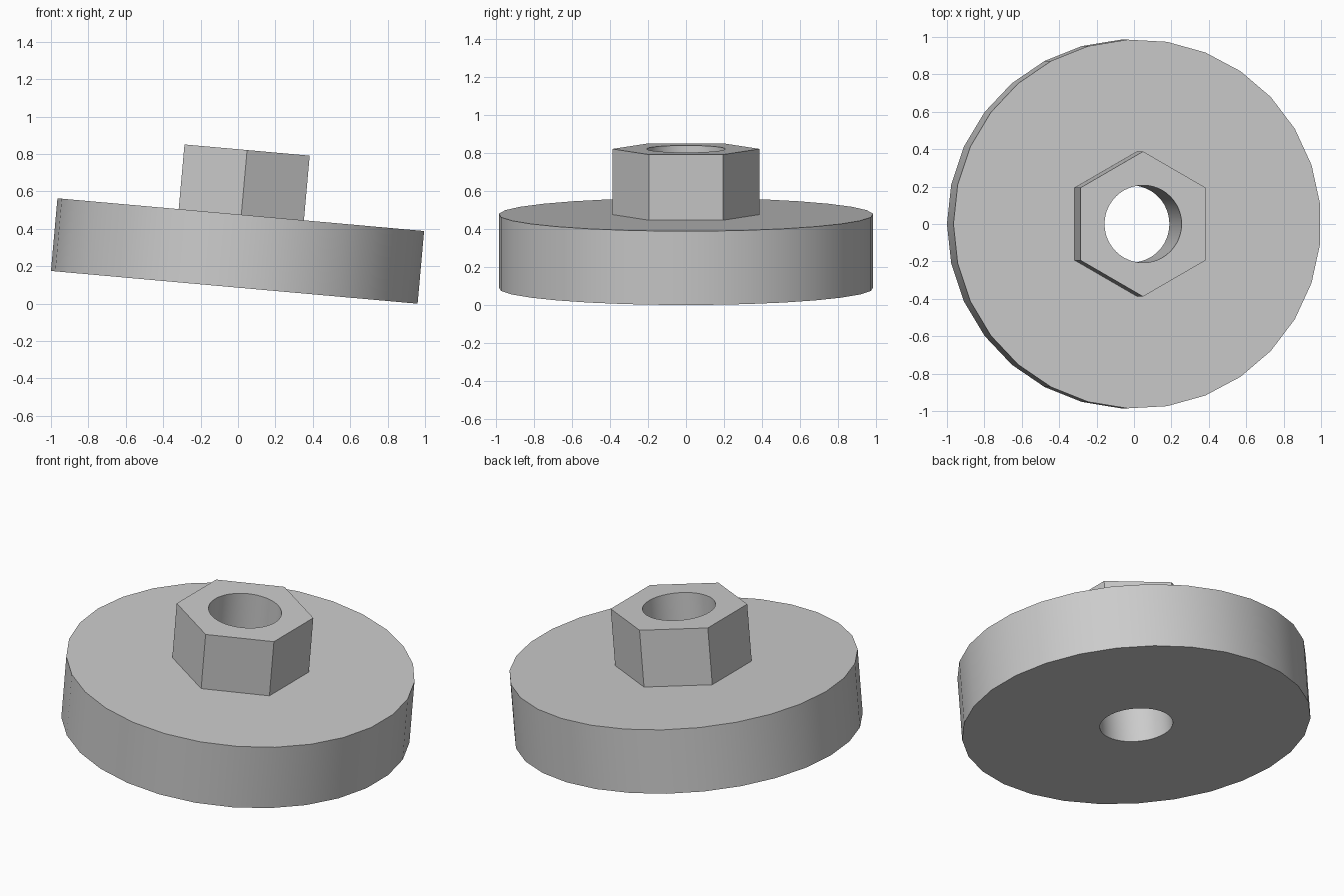
import bpy, bmesh
from math import sin, cos, pi, radians

cube = bpy.data.objects.get("Cube")
if cube:
    bpy.data.objects.remove(cube, do_unlink=True)

FLANGE_R, FLANGE_H, FLANGE_SIDES = 0.987, 0.39, 29
BOSS_R, TOTAL_H = 0.388, 0.737
BORE_R, BORE_SIDES = 0.207, 48
TILT = radians(5.1)

grey = bpy.data.materials.new("plain grey")
grey.use_nodes = True
colour = (0.6, 0.6, 0.6, 1)
grey.diffuse_color = colour
grey.node_tree.nodes["Principled BSDF"].inputs["Base Color"].default_value = colour


def ring(bm, radius, sides, z, start):
    """Closed loop of edges; returns its vertices."""
    verts = [bm.verts.new((radius * cos(start + 2 * pi * i / sides),
                           radius * sin(start + 2 * pi * i / sides), z))
             for i in range(sides)]
    for a, b in zip(verts, verts[1:] + verts[:1]):
        bm.edges.new((a, b))
    return verts


def wall(bm, low, high):
    n = len(low)
    for i in range(n):
        j = (i + 1) % n
        bm.faces.new((low[i], low[j], high[j], high[i]))


def cap(bm, outer, inner):
    """Flat face between two loops."""
    edges = [bm.edges.get((a, b)) for loop in (outer, inner)
             for a, b in zip(loop, loop[1:] + loop[:1])]
    bmesh.ops.triangle_fill(bm, use_beauty=True, use_dissolve=False, edges=edges)


bm = bmesh.new()
# round flange, boss and bore outlines
flange_low, flange_high = (ring(bm, FLANGE_R, FLANGE_SIDES, z, pi) for z in (0, FLANGE_H))
boss_low, boss_high = (ring(bm, BOSS_R, 6, z, pi / 2) for z in (FLANGE_H, TOTAL_H))
bore_low, bore_high = (ring(bm, BORE_R, BORE_SIDES, z, 0) for z in (0, TOTAL_H))
# side walls
for low, high in ((flange_low, flange_high), (boss_low, boss_high), (bore_low, bore_high)):
    wall(bm, low, high)
# underside, flange top and boss top
cap(bm, flange_low, bore_low)
cap(bm, flange_high, boss_low)
cap(bm, boss_high, bore_high)
bmesh.ops.recalc_face_normals(bm, faces=bm.faces[:])

mesh = bpy.data.meshes.new("flanged_hex_bushing")
bm.to_mesh(mesh)
bm.free()
mesh.materials.append(grey)
bushing = bpy.data.objects.new("flanged_hex_bushing", mesh)
bpy.context.collection.objects.link(bushing)

# lean the part towards +x, resting on its lower rim
bushing.rotation_euler = (0, TILT, 0)
bushing.location = (-0.017, 0, FLANGE_R * cos(pi / FLANGE_SIDES) * sin(TILT))

bpy.ops.object.select_all(action='DESELECT')
bushing.select_set(True)
bpy.context.view_layer.objects.active = bushing
bpy.ops.object.shade_smooth_by_angle(angle=radians(30))
